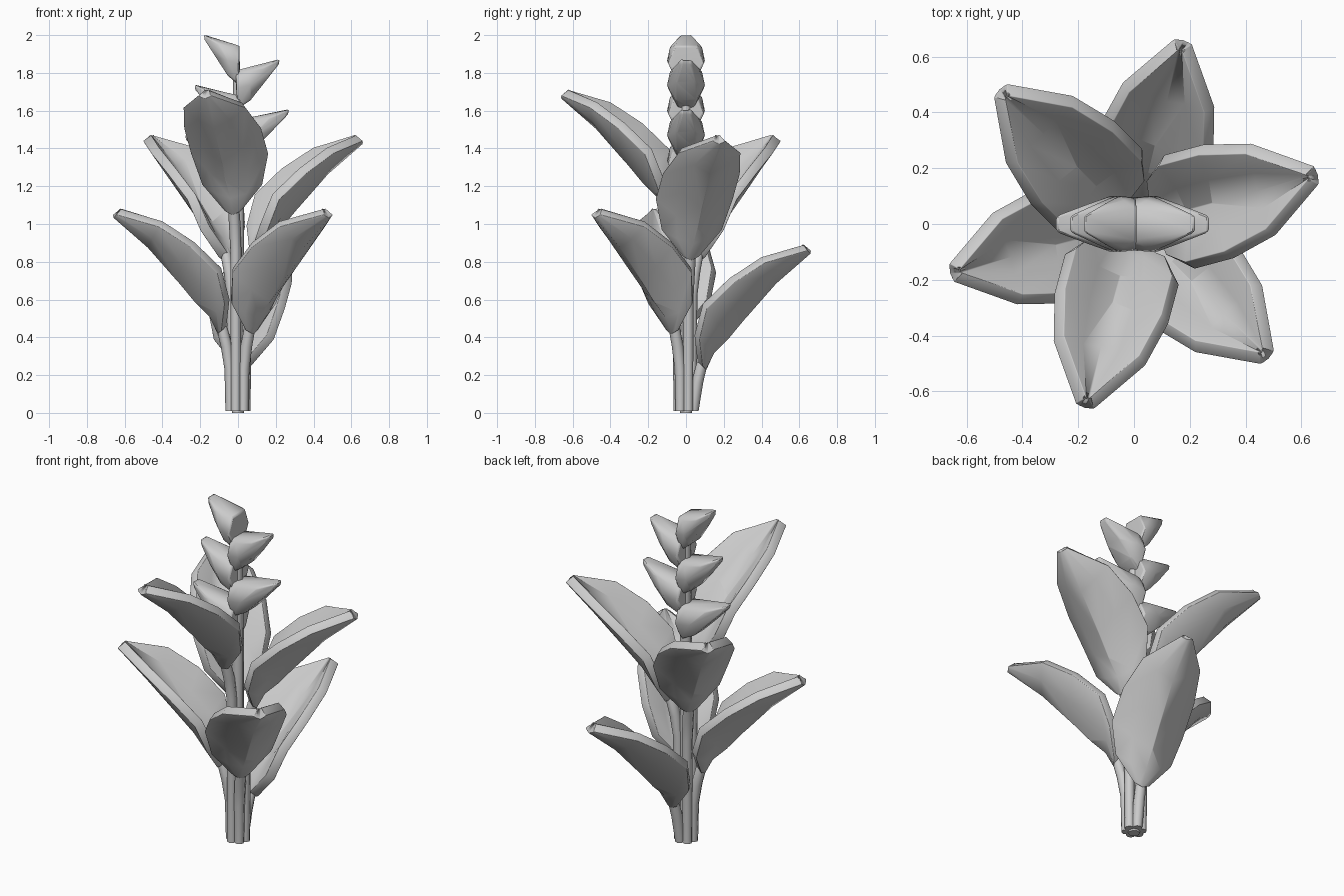
import bpy, bmesh, math
from mathutils import Vector, Matrix

if "Cube" in bpy.data.objects:
    bpy.data.objects.remove(bpy.data.objects["Cube"])

def finish(name, bm, angle=40, bevel=0.0, thick=0.0):
    bmesh.ops.recalc_face_normals(bm, faces=bm.faces[:])
    me = bpy.data.meshes.new(name)
    bm.to_mesh(me)
    bm.free()
    ob = bpy.data.objects.new(name, me)
    bpy.context.collection.objects.link(ob)
    if thick:
        m = ob.modifiers.new("thickness", 'SOLIDIFY')
        m.thickness, m.offset, m.use_even_offset = thick, 0, True
    if bevel:
        m = ob.modifiers.new("round", 'BEVEL')
        m.width, m.segments, m.limit_method = bevel, 2, 'ANGLE'
        m.angle_limit = math.radians(50)
    bpy.ops.object.select_all(action='DESELECT')
    ob.select_set(True)
    bpy.context.view_layer.objects.active = ob
    bpy.ops.object.shade_smooth_by_angle(angle=math.radians(angle))
    return ob

def tube(name, path, sides=8):
    """Stem from horizontal rings; path = (x, y, z, radius)"""
    bm = bmesh.new()
    rings = []
    for x, y, z, r in path:
        rings.append([bm.verts.new((x + r * math.cos(2 * math.pi * i / sides),
                                    y + r * math.sin(2 * math.pi * i / sides), z))
                      for i in range(sides)])
    for a, b in zip(rings, rings[1:]):
        for i in range(sides):
            j = (i + 1) % sides
            bm.faces.new((a[i], a[j], b[j], b[i]))
    bm.faces.new(rings[0])
    bm.faces.new(rings[-1])
    return finish(name, bm, 50)

# Leaf stations: midrib (u, z), edge (u, half width, z)
LEAF = [((.085, .43), (.085, .03, .45)),
        ((.13, .52), (.10, .15, .59)),
        ((.215, .605), (.155, .195, .755)),
        ((.31, .715), (.30, .195, .89)),
        ((.475, .895), (.465, .155, 1.0)),
        ((.665, 1.055), (.66, .02, 1.065))]

def leaf(name, deg, dz):
    rot = Matrix.Rotation(math.radians(deg), 3, 'Z')
    bm = bmesh.new()
    rows = []
    for (mu, mz), (eu, ev, ez) in LEAF:
        row = []
        for t in (-1, -.5, 0, .5, 1):
            k = abs(t)
            sag = .07 * k * (1 - k) * (ev / .2)
            p = Vector((mu + (eu - mu) * k + sag * .6, t * ev,
                        mz + (ez - mz) * k - sag * .7 + dz))
            row.append(bm.verts.new(rot @ p))
        rows.append(row)
    for a, b in zip(rows, rows[1:]):
        for i in range(4):
            bm.faces.new((a[i], a[i + 1], b[i + 1], b[i]))
    finish(name, bm, 60, bevel=.016, thick=.052)
    # Leaf stalk down to the ground
    top = .47 + dz
    path = []
    for u, z, r in ((.042, .01, .026), (.044, top - .24, .029), (.062, top - .12, .031),
                    (.088, top - .02, .03), (.115, top + .04, .02)):
        p = rot @ Vector((u, 0, z))
        path.append((p.x, p.y, p.z, r))
    tube(name + "_stalk", path)

# Six leaves, two whorls of three
for i, (deg, dz) in enumerate([(75, -.19), (195, 0), (315, 0),
                               (15, .39), (135, .39), (255, .63)]):
    leaf(f"leaf_{i + 1}", deg, dz)

# Central flower stem
tube("flower_stem", [(0, 0, 0, .032), (0, 0, 1.2, .032), (0, 0, 1.8, .025)])

# Bract profile (outward, half width, height), tip outward = 1
BRACT = [(1, .028, .26), (.98, .028, .235), (.66, .05, .145), (.30, .055, .045),
         (.0, .04, .0), (-.05, .06, .05), (-.03, .095, .11), (.3, .1, .125),
         (.2, .085, .195), (-.05, .055, .205), (.65, .065, .22)]
for i, (reach, top) in enumerate([(-.18, 2.0), (.22, 1.87), (-.23, 1.735),
                                  (.27, 1.605), (-.28, 1.47)]):
    bm = bmesh.new()
    for s, w, h in BRACT:
        for side in (-1, 1):
            bm.verts.new((s * reach, side * w, top - .26 + h))
    res = bmesh.ops.convex_hull(bm, input=bm.verts[:])
    bmesh.ops.delete(bm, geom=[v for v in bm.verts if not v.link_faces], context='VERTS')
    finish(f"bract_{i + 1}", bm, 45, bevel=.01)
